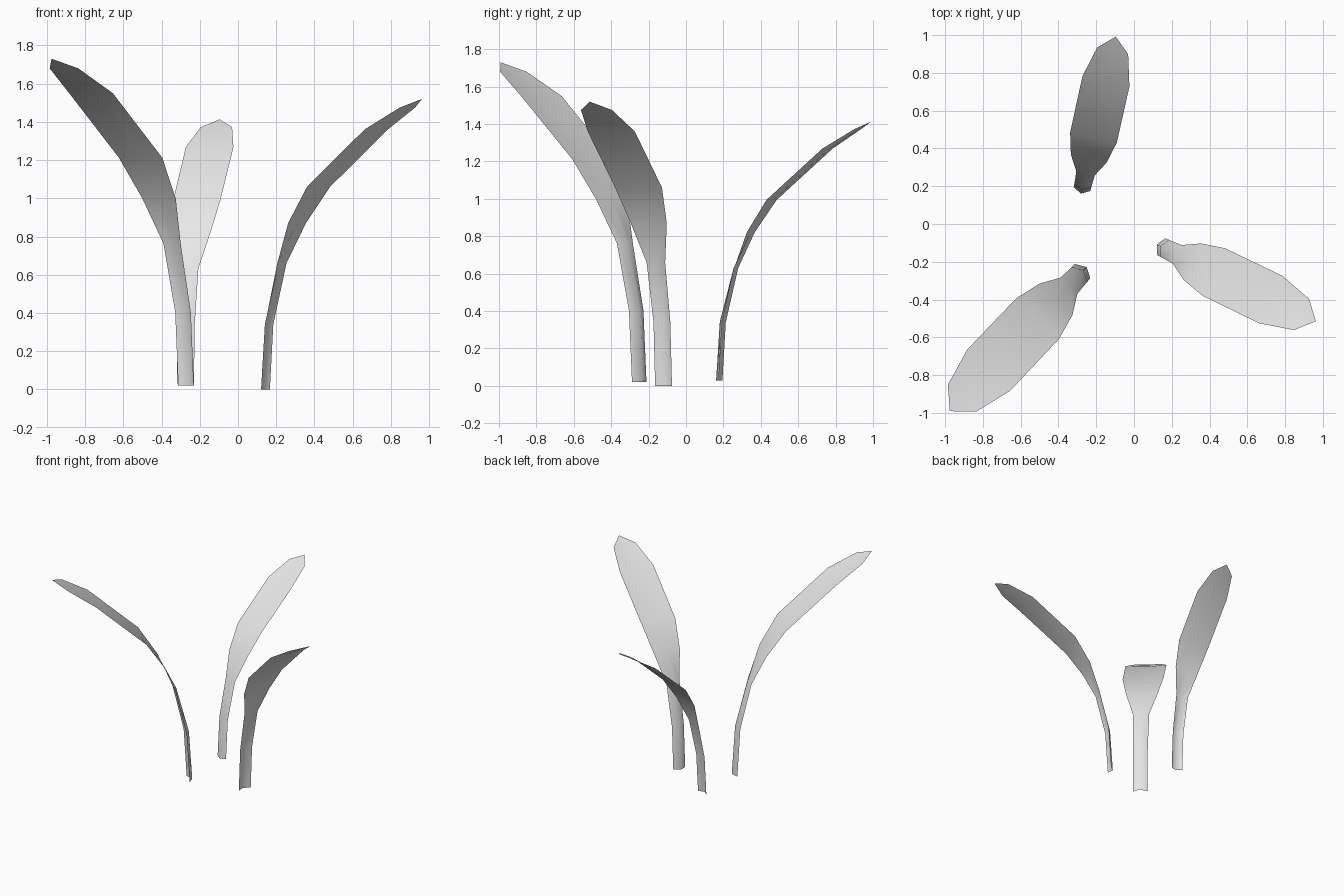
import bpy, bmesh, math
from mathutils import Matrix, Vector

cube = bpy.data.objects.get("Cube")
if cube:
    bpy.data.objects.remove(cube, do_unlink=True)

leaf_mat = bpy.data.materials.new("leaf_grey")
leaf_mat.use_nodes = True
leaf_mat.diffuse_color = (0.8, 0.8, 0.8, 1)
leaf_mat.node_tree.nodes["Principled BSDF"].inputs["Base Color"].default_value = (0.8, 0.8, 0.8, 1)

# Leaf rows from the stem foot up: outward reach, height, half width, midrib offset
ROWS = [
    (0.00, 0.00, 0.050, 0.027),
    (0.02, 0.34, 0.050, 0.025),
    (0.094, 0.66, 0.055, 0.015),
    (0.182, 0.87, 0.107, 0.0),
    (0.307, 1.06, 0.139, -0.008),
    (0.642, 1.36, 0.140, -0.008),
    (0.824, 1.475, 0.092, -0.005),
]
TIP = (0.908, 0, 1.52)


def make_leaf(name, foot, angle, size):
    """Creased strip that leans along +x, then is turned and scaled into place."""
    bm = bmesh.new()
    rows = []
    for i, (reach, z, half, rib) in enumerate(ROWS):
        after = ROWS[min(i + 1, len(ROWS) - 1)]
        before = ROWS[max(i - 1, 0)]
        # the midrib is pushed along the normal of the upper side
        normal = Vector((before[1] - after[1], 0, after[0] - before[0])).normalized()
        if i == 0:
            normal = Vector((-1, 0, 0))
        centre = Vector((reach, 0, z))
        side = Vector((0, half, 0))
        rows.append([bm.verts.new(p) for p in (centre - side, centre + normal * rib, centre + side)])
    for low, high in zip(rows, rows[1:]):
        for k in range(2):
            bm.faces.new((low[k], low[k + 1], high[k + 1], high[k]))
    tip = bm.verts.new(TIP)
    for k in range(2):
        bm.faces.new((rows[-1][k], rows[-1][k + 1], tip))
    bmesh.ops.recalc_face_normals(bm, faces=bm.faces)
    # upper side faces up
    bm.normal_update()
    if sum(f.normal.z for f in bm.faces) < 0:
        bmesh.ops.reverse_faces(bm, faces=bm.faces)
    bm.transform(Matrix.Translation(foot) @ Matrix.Rotation(math.radians(angle), 4, "Z") @ Matrix.Scale(size, 4))
    mesh = bpy.data.meshes.new(name)
    bm.to_mesh(mesh)
    bm.free()
    mesh.materials.append(leaf_mat)
    for poly in mesh.polygons:
        poly.use_smooth = True
    obj = bpy.data.objects.new(name, mesh)
    bpy.context.collection.objects.link(obj)


make_leaf("left_leaf", (0.145, -0.12, 0.0), -25.8, 1.0)
make_leaf("front_right_leaf", (-0.272, -0.25, 0.02), 226.5, 1.125)
make_leaf("back_leaf", (-0.275, 0.185, 0.03), 77.5, 0.91)
